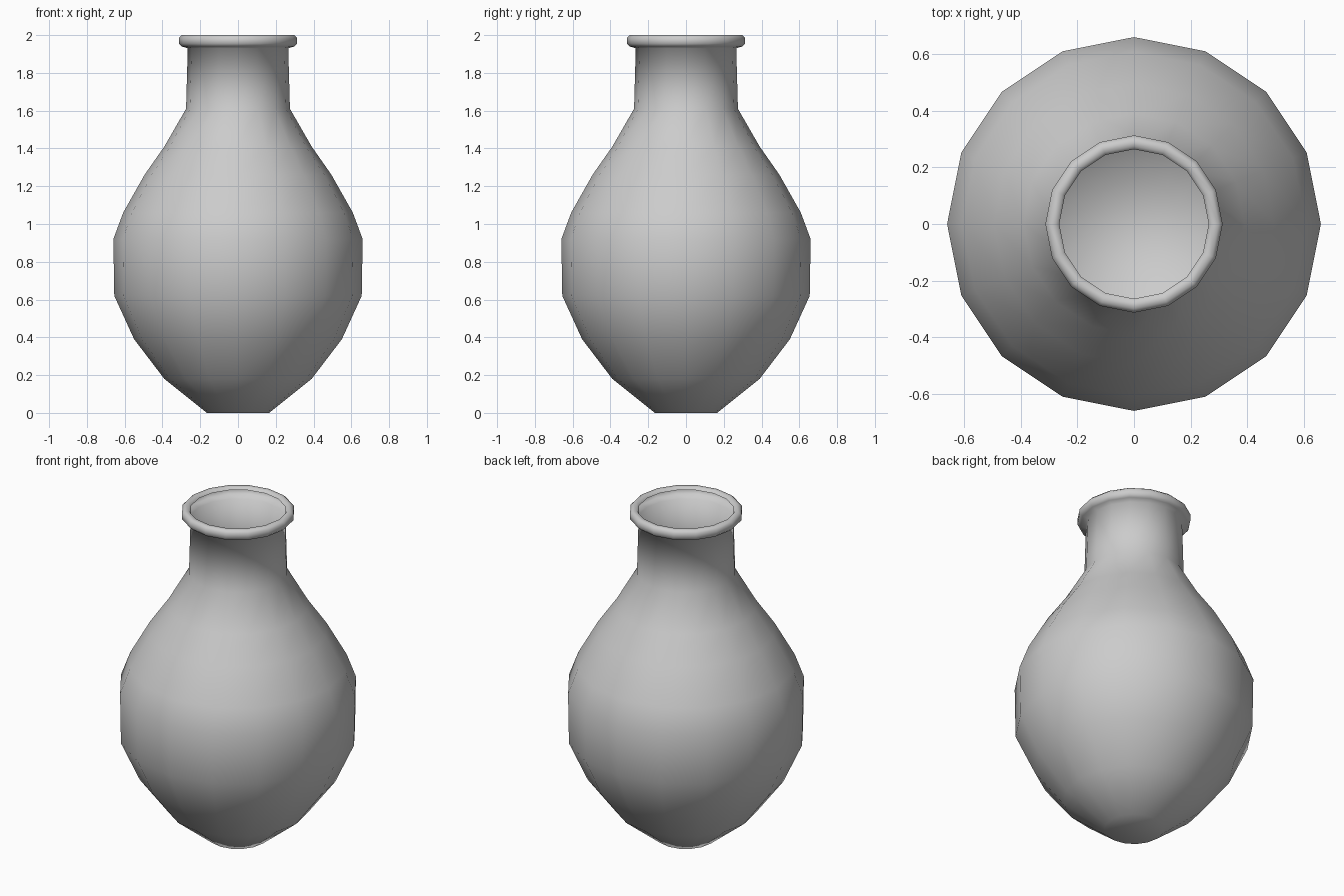
import bpy
import bmesh
import math

if "Cube" in bpy.data.objects:
    bpy.data.objects.remove(bpy.data.objects["Cube"])

SIDES = 16

# Vase profile (radius, height): foot, belly, shoulder, neck, rolled lip
PROFILE = [
    (0.165, 0.0), (0.39, 0.18), (0.55, 0.39), (0.655, 0.62), (0.66, 0.92),
    (0.608, 1.06), (0.495, 1.26), (0.39, 1.41), (0.275, 1.61), (0.266, 1.93),
    (0.298, 1.94), (0.313, 1.955), (0.313, 1.985), (0.298, 2.0),
    (0.275, 2.0), (0.264, 1.985),
]


def lathe(name, profile, sides):
    bm = bmesh.new()
    rings = []
    for r, z in profile:
        rings.append([bm.verts.new((r * math.cos(2 * math.pi * i / sides),
                                    r * math.sin(2 * math.pi * i / sides), z))
                      for i in range(sides)])
    for low, high in zip(rings, rings[1:]):
        for i in range(sides):
            j = (i + 1) % sides
            bm.faces.new((low[i], low[j], high[j], high[i]))
    # Closed base
    bm.faces.new(rings[0][::-1])
    for f in bm.faces:
        f.smooth = True
    mesh = bpy.data.meshes.new(name)
    bm.to_mesh(mesh)
    bm.free()
    obj = bpy.data.objects.new(name, mesh)
    bpy.context.collection.objects.link(obj)
    return obj


# Single-walled open vase
lathe("vase", PROFILE, SIDES)
